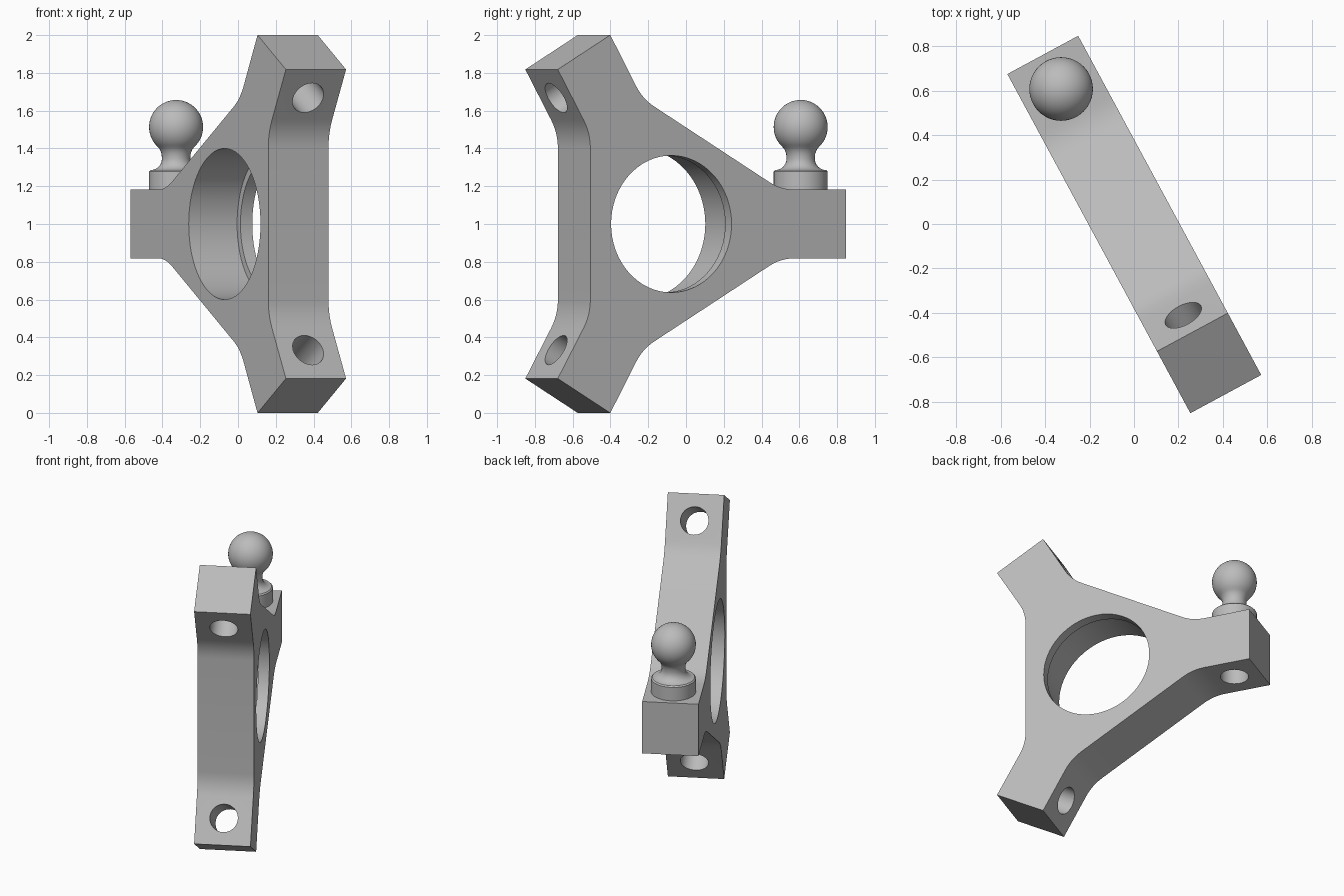
import bpy, bmesh
from math import sin, cos, pi, radians, sqrt
from mathutils import Matrix, Vector

if "Cube" in bpy.data.objects:
    bpy.data.objects.remove(bpy.data.objects["Cube"])

grey = bpy.data.materials.new("plain_grey")
grey.use_nodes = True
grey.diffuse_color = (0.5, 0.5, 0.5, 1)
grey.node_tree.nodes["Principled BSDF"].inputs["Base Color"].default_value = (0.5, 0.5, 0.5, 1)

# Main sizes
THICK, WIDTH, REACH = 0.362, 0.365, 1.05   # arm depth, arm width, hub centre to arm tip
FLAT, FILLET, HOLE_AT = 0.487, 0.30, 0.876  # hub centre to flat side, fillet radius, hole position
HALF = THICK / 2

# Hub frame: local x runs along the ball arm, y is up, z is the plate normal
along = Vector((-0.475, 0.88, 0)).normalized()
up = Vector((0, 0, 1))
normal = along.cross(up)
frame = Matrix((along, up, normal)).transposed().to_4x4()
frame.translation = along * -0.186 + up


def make_object(name, bm, matrix=Matrix()):
    bmesh.ops.recalc_face_normals(bm, faces=bm.faces)
    mesh = bpy.data.meshes.new(name)
    bm.to_mesh(mesh)
    bm.free()
    mesh.materials.append(grey)
    obj = bpy.data.objects.new(name, mesh)
    obj.matrix_world = matrix
    bpy.context.collection.objects.link(obj)
    return obj


def select_only(obj):
    bpy.ops.object.select_all(action='DESELECT')
    obj.select_set(True)
    bpy.context.view_layer.objects.active = obj


def smooth(obj):
    select_only(obj)
    bpy.ops.object.shade_smooth_by_angle(angle=radians(28))


def cylinder(name, radius, depth, matrix, sides=64):
    bm = bmesh.new()
    bmesh.ops.create_cone(bm, cap_ends=True, segments=sides, radius1=radius,
                          radius2=radius, depth=depth)
    return make_object(name, bm, matrix)


def cut(obj, cutter):
    cutter.hide_render = True
    mod = obj.modifiers.new("cut", 'BOOLEAN')
    mod.operation, mod.solver, mod.object = 'DIFFERENCE', 'EXACT', cutter
    select_only(obj)
    bpy.ops.object.modifier_apply(modifier=mod.name)
    bpy.data.objects.remove(cutter)


# Three-armed plate: half of one side (out, across), mirrored and turned three times
half_side = [(FLAT + FILLET * (1 - cos(t)), 0.4 + FILLET * sin(t))
             for t in (radians(5 * i) for i in range(7))]
half_side.append((REACH / 2 + WIDTH * sqrt(3) / 4, REACH * sqrt(3) / 2 - WIDTH / 4))
side = [(o, -a) for o, a in reversed(half_side)] + half_side
bm = bmesh.new()
outline = []
for k in range(3):
    turn = Matrix.Rotation(pi / 3 + k * 2 * pi / 3, 4, 'Z')
    outline += [bm.verts.new(turn @ Vector((o, a, -HALF))) for o, a in side]
base = bm.faces.new(outline)
top = bmesh.ops.extrude_face_region(bm, geom=[base])["geom"]
bmesh.ops.translate(bm, vec=(0, 0, THICK), verts=[v for v in top if isinstance(v, bmesh.types.BMVert)])
plate = make_object("three_arm_plate", bm, frame)

# Centre bore with a narrower lip on one face
cut(plate, cylinder("lip_cutter", 0.3625, 1, frame))
cut(plate, cylinder("bore_cutter", 0.40, 1, frame @ Matrix.Translation((0, 0, 0.11 - 0.5))))

# Cross hole through each arm
for k in range(3):
    turn = Matrix.Rotation(k * 2 * pi / 3, 4, 'Z')
    place = turn @ Matrix.Translation((HOLE_AT, 0, 0)) @ Matrix.Rotation(pi / 2, 4, 'X')
    cut(plate, cylinder("arm_hole_cutter", 0.09, 0.6, frame @ place, 32))
smooth(plate)

# Ball stud: collar, hollow neck and ball turned from one profile
BALL, BALL_Z = 0.143, 0.331
profile = [(0, 0), (BALL, 0), (BALL, 0.095), (0.135, 0.103)]
profile += [(0.135 - 0.06 * sin(t), 0.163 - 0.06 * cos(t)) for t in
            (radians(15 * i) for i in range(1, 7))]
profile += [(0.077, 0.19), (0.086, 0.212)]
profile += [(BALL * sin(t), BALL_Z - BALL * cos(t)) for t in
            (radians(42 + 138 * i / 20) for i in range(20))]
profile.append((0, BALL_Z + BALL))
bm = bmesh.new()
points = [bm.verts.new((r, 0, z)) for r, z in profile]
edges = [bm.edges.new(pair) for pair in zip(points, points[1:])]
bmesh.ops.spin(bm, geom=points + edges, axis=(0, 0, 1), cent=(0, 0, 0),
               angle=2 * pi, steps=48, use_duplicate=False)
bmesh.ops.remove_doubles(bm, verts=bm.verts, dist=0.0005)
seat = frame @ Vector((HOLE_AT, WIDTH / 2, 0))
smooth(make_object("ball_stud", bm, Matrix.Translation(seat)))
